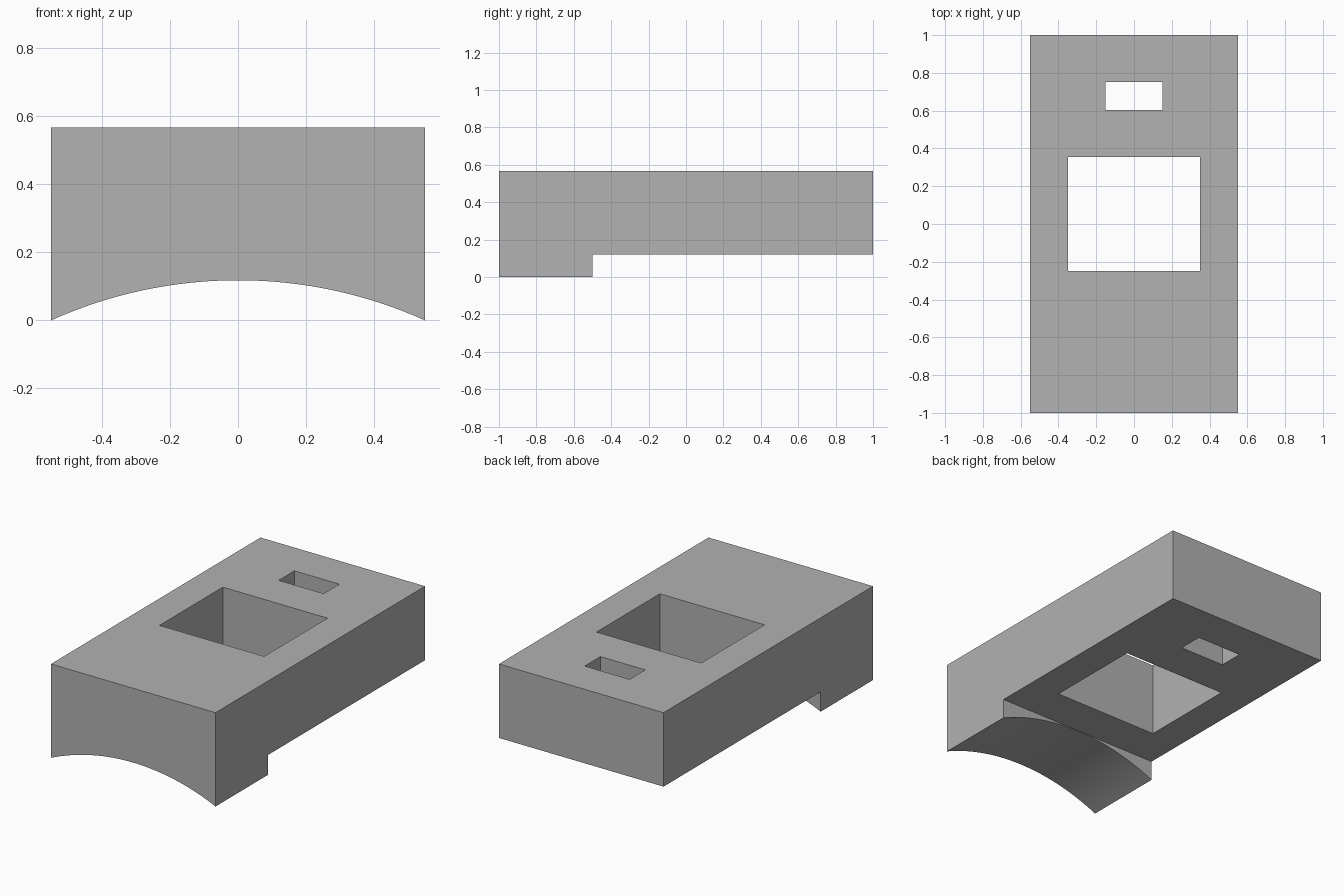
import bpy
import bmesh
import math
from mathutils import Vector

default = bpy.data.objects.get("Cube")
if default:
    bpy.data.objects.remove(default, do_unlink=True)

HALF_W, HALF_L, HEIGHT = 0.55, 1.0, 0.567
ARCH_RISE, STEP_Y, STEP_Z = 0.118, -0.5, 0.12

grey = bpy.data.materials.new("plain grey")
grey.use_nodes = True
colour = (0.445, 0.445, 0.445, 1)
grey.diffuse_color = colour
grey.node_tree.nodes["Principled BSDF"].inputs["Base Color"].default_value = colour


def prism(name, points, direction):
    """Extrude a closed outline into a solid object."""
    bm = bmesh.new()
    face = bm.faces.new([bm.verts.new(p) for p in points])
    grown = bmesh.ops.extrude_face_region(bm, geom=[face], use_keep_orig=True)
    verts = [g for g in grown["geom"] if isinstance(g, bmesh.types.BMVert)]
    bmesh.ops.translate(bm, verts=verts, vec=Vector(direction))
    bmesh.ops.recalc_face_normals(bm, faces=bm.faces)
    mesh = bpy.data.meshes.new(name)
    bm.to_mesh(mesh)
    bm.free()
    mesh.materials.append(grey)
    obj = bpy.data.objects.new(name, mesh)
    bpy.context.collection.objects.link(obj)
    return obj


def cut_box(body, name, x, y, z):
    """Subtract a box given by its (low, high) range on each axis."""
    outline = [(x[0], y[0], z[0]), (x[1], y[0], z[0]),
               (x[1], y[1], z[0]), (x[0], y[1], z[0])]
    cutter = prism(name, outline, (0, 0, z[1] - z[0]))
    cutter.hide_render = True
    mod = body.modifiers.new(name, "BOOLEAN")
    mod.operation = "DIFFERENCE"
    mod.solver = "EXACT"
    mod.object = cutter
    bpy.context.view_layer.objects.active = body
    bpy.ops.object.modifier_apply(modifier=mod.name)
    bpy.data.objects.remove(cutter, do_unlink=True)


# Block with an arched underside
radius = (HALF_W ** 2 + ARCH_RISE ** 2) / (2 * ARCH_RISE)
sweep = math.asin(HALF_W / radius)
steps = 40
outline = [(-HALF_W, -HALF_L, HEIGHT)]
for i in range(steps + 1):
    a = sweep * (2 * i / steps - 1)
    outline.append((radius * math.sin(a), -HALF_L,
                    ARCH_RISE - radius * (1 - math.cos(a))))
outline.append((HALF_W, -HALF_L, HEIGHT))
block = prism("arched_block", outline, (0, 2 * HALF_L, 0))

# Flat raised underside behind the arched foot
cut_box(block, "step_cutter", (-1, 1), (STEP_Y, 1.5), (-0.5, STEP_Z))

# Large window and small slot through the plate
cut_box(block, "window_cutter", (-0.35, 0.35), (-0.25, 0.355), (-0.5, 1))
cut_box(block, "slot_cutter", (-0.15, 0.15), (0.603, 0.753), (-0.5, 1))

# Smooth arch, sharp corners
bpy.ops.object.select_all(action="DESELECT")
block.select_set(True)
bpy.context.view_layer.objects.active = block
bpy.ops.object.shade_smooth_by_angle(angle=math.radians(20))
